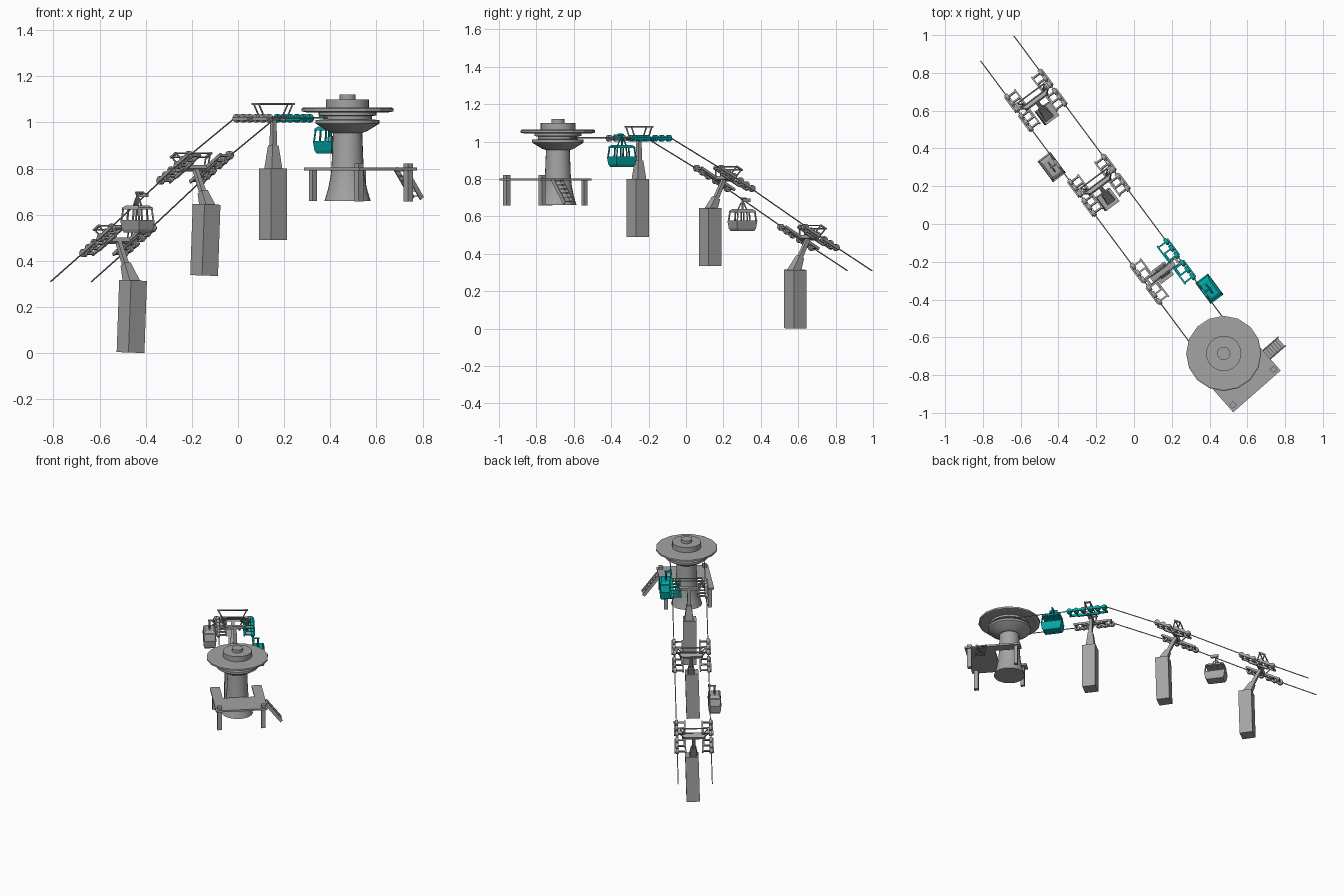
import bpy, bmesh, math
from mathutils import Matrix, Vector

cube = bpy.data.objects.get("Cube")
if cube:
    bpy.data.objects.remove(cube)


def material(name, rgb):
    m = bpy.data.materials.new(name)
    m.use_nodes = True
    m.diffuse_color = (*rgb, 1)
    m.node_tree.nodes["Principled BSDF"].inputs["Base Color"].default_value = (*rgb, 1)
    return m


GREY = material("grey", (0.37, 0.37, 0.37))
TEAL = material("teal", (0.0, 0.38, 0.37))
T, R = Matrix.Translation, Matrix.Rotation

# Line frame: x runs down the line from the station, y across it
STATION = Vector((0.475, -0.685, 0))
HEADING = R(math.radians(126.6), 4, "Z")
LINE = T(STATION) @ HEADING
GAUGE = 0.11
CABLE_Z = 1.02


def box(bm, c, size, m=Matrix()):
    bmesh.ops.create_cube(bm, size=1, matrix=m @ T(c) @ Matrix.Diagonal((*size, 1)))


def rod(bm, p, q, r, seg=6):
    p, q = Vector(p), Vector(q)
    d = q - p
    turn = d.to_track_quat("Z", "Y").to_matrix().to_4x4()
    bmesh.ops.create_cone(bm, cap_ends=True, segments=seg, radius1=r, radius2=r,
                          depth=d.length, matrix=T((p + q) / 2) @ turn)


def frustum(bm, z0, z1, size0, size1):
    """Box with different (x, y) sizes at bottom and top."""
    loops = [[bm.verts.new((sx * a / 2, sy * b / 2, z))
              for sx, sy in ((-1, -1), (1, -1), (1, 1), (-1, 1))]
             for z, (a, b) in ((z0, size0), (z1, size1))]
    bm.faces.new(loops[0][::-1])
    bm.faces.new(loops[1])
    for i in range(4):
        j = (i + 1) % 4
        bm.faces.new((loops[0][i], loops[0][j], loops[1][j], loops[1][i]))


def lathe(bm, profile, seg):
    prev = None
    for r, z in profile:
        ring = [bm.verts.new((r * math.cos(k * math.tau / seg), r * math.sin(k * math.tau / seg), z))
                for k in range(seg)]
        if prev:
            for k in range(seg):
                j = (k + 1) % seg
                bm.faces.new((prev[k], prev[j], ring[j], ring[k]))
        else:
            bm.faces.new(ring[::-1])
        prev = ring
    bm.faces.new(prev)


def finish(bm, name, mat, m, smooth=False):
    me = bpy.data.meshes.new(name)
    bm.to_mesh(me)
    bm.free()
    me.materials.append(mat)
    ob = bpy.data.objects.new(name, me)
    bpy.context.collection.objects.link(ob)
    ob.matrix_world = m
    if smooth:
        bpy.ops.object.select_all(action="DESELECT")
        ob.select_set(True)
        bpy.context.view_layer.objects.active = ob
        bpy.ops.object.shade_smooth_by_angle(angle=math.radians(35))


# Station tower: flared trunk, collar, canopy disc and cap
bm = bmesh.new()
lathe(bm, [(0.1, 0.66), (0.085, 0.71), (0.073, 0.77), (0.069, 0.82), (0.063, 0.97)], 24)
finish(bm, "station_trunk", GREY, T(STATION), True)
bm = bmesh.new()
lathe(bm, [(0.066, 0.955), (0.085, 0.962), (0.138, 0.995), (0.138, 1.01), (0.105, 1.013),
           (0.105, 1.027), (0.125, 1.03), (0.125, 1.045)], 24)
finish(bm, "drive_wheel_housing", GREY, T(STATION), True)
bm = bmesh.new()
lathe(bm, [(0.18, 1.044), (0.199, 1.048), (0.199, 1.06), (0.193, 1.064)], 16)
finish(bm, "canopy_disc", GREY, T(STATION))
bm = bmesh.new()
lathe(bm, [(0.093, 1.062), (0.093, 1.1), (0.035, 1.1), (0.035, 1.12)], 24)
finish(bm, "canopy_cap", GREY, T(STATION), True)

# U-shaped boarding platform with posts
DECK = T((0.525, -0.997, 0)) @ R(math.radians(41.3), 4, "Z")
W, D = 0.335, 0.362
bm = bmesh.new()
box(bm, (W / 2, 0.095, 0.798), (W, 0.19, 0.012))
for x in (0.032, W - 0.032):
    box(bm, (x, (D + 0.19) / 2, 0.798), (0.064, D - 0.19, 0.012))
finish(bm, "platform_deck", GREY, DECK)
bm = bmesh.new()
for x in (0.025, W - 0.025):
    box(bm, (x, 0.03, 0.74), (0.028, 0.028, 0.165))
    box(bm, (x, D - 0.03, 0.727), (0.024, 0.024, 0.135))
finish(bm, "platform_posts", GREY, DECK)

# Stairs leaving the side of the platform
bm = bmesh.new()
RUN, DROP, STEPS = 0.1, 0.13, 6
pitch = math.atan2(DROP, RUN)
for y in (0.082, 0.142):
    box(bm, (0, 0, 0), (math.hypot(RUN, DROP), 0.006, 0.022),
        T((W + RUN / 2, y, 0.8 - DROP / 2)) @ R(pitch, 4, "Y"))
for i in range(STEPS):
    f = (i + 0.5) / STEPS
    box(bm, (W + RUN * f, 0.112, 0.8 - DROP * f), (0.02, 0.06, 0.005))
finish(bm, "platform_stairs", GREY, DECK)

# Haul cables
ROUTE = [(0.0, CABLE_Z), (0.67, CABLE_Z), (1.11, 0.803), (1.67, 0.49), (2.01, 0.31)]
for name, y in (("left_cable", -GAUGE), ("right_cable", GAUGE)):
    bm = bmesh.new()
    for (s0, z0), (s1, z1) in zip(ROUTE, ROUTE[1:]):
        rod(bm, (s0, y, z0), (s1, y, z1), 0.0035)
    finish(bm, name, GREY, LINE)


def sheave_train(name, mat, m, side):
    # Two ladder frames, each carrying three wheels
    bm = bmesh.new()
    for half in (-1, 1):
        mid = half * 0.071
        for y in (0.056, 0.122):
            box(bm, (mid, side * y, -0.004), (0.11, 0.009, 0.014))
        for k in (-1, 0, 1):
            x = mid + k * 0.045
            rod(bm, (x, side * 0.1, -0.002), (x, side * 0.119, -0.002), 0.018, 12)
            box(bm, (x, side * 0.089, -0.004), (0.009, 0.066, 0.009))
    box(bm, (0, side * 0.062, -0.012), (0.14, 0.012, 0.012))
    finish(bm, name, mat, m)


def tower(name, col_xy, z0, z1, head_s, head_z, tilt, lean, left_mat):
    # Square concrete column
    bm = bmesh.new()
    frustum(bm, 0, z1 - z0, (0.086, 0.086), (0.086, 0.086))
    finish(bm, name + "_column", GREY, T((*col_xy, z0)) @ R(lean, 4, "Y") @ HEADING)
    # Tapered mast, square to the cable
    head = LINE @ T((head_s, 0, head_z)) @ R(tilt, 4, "Y")
    bm = bmesh.new()
    frustum(bm, -0.22, -0.12, (0.056, 0.056), (0.033, 0.033))
    frustum(bm, -0.12, 0.0, (0.023, 0.023), (0.02, 0.02))
    finish(bm, name + "_mast", GREY, head)
    # Cross arm and lifting frame
    bm = bmesh.new()
    box(bm, (0, 0, -0.004), (0.026, 0.15, 0.018))
    for x in (-0.018, 0.018):
        rod(bm, (x, -0.097, 0.06), (x, 0.097, 0.06), 0.004)
        for side in (-1, 1):
            rod(bm, (x, side * 0.06, 0), (x, side * 0.092, 0.06), 0.004)
    for y in (-0.094, 0.094):
        box(bm, (0, y, 0.06), (0.045, 0.012, 0.008))
    finish(bm, name + "_cross_arm", GREY, head)
    sheave_train(name + "_left_sheaves", left_mat, head, -1)
    sheave_train(name + "_right_sheaves", GREY, head, 1)


SLOPE, LEAN = math.radians(28), math.radians(2)
tower("upper_tower", (0.152, -0.258), 0.49, 0.8, 0.54, CABLE_Z, 0, 0, TEAL)
tower("middle_tower", (-0.147, 0.13), 0.336, 0.645, 1.11, 0.805, SLOPE, LEAN, GREY)
tower("lower_tower", (-0.466, 0.585), 0.002, 0.315, 1.67, 0.49, SLOPE, LEAN, GREY)


def gondola(name, mat, s, side, z):
    m = LINE @ T((s, side * 0.143, z - 0.155))
    # Cabin tub, window pillars and roof
    bm = bmesh.new()
    frustum(bm, 0, 0.014, (0.108, 0.066), (0.125, 0.076))
    frustum(bm, 0.014, 0.055, (0.125, 0.076), (0.138, 0.084))
    frustum(bm, 0.1, 0.108, (0.124, 0.08), (0.12, 0.076))
    frustum(bm, 0.108, 0.118, (0.12, 0.076), (0.09, 0.056))
    for y in (-1, 1):
        for k in (-1.5, -0.5, 0.5, 1.5):
            rod(bm, (k * 0.042, y * 0.039, 0.053), (k * 0.037, y * 0.036, 0.104), 0.0045, 4)
    finish(bm, name + "_cabin", mat, m)
    # Hanger reaching over to the cable grip
    bm = bmesh.new()
    dy = -side * 0.033
    rod(bm, (0, 0, 0.113), (0, 0, 0.174), 0.006)
    rod(bm, (0, -dy * 0.3, 0.172), (0, dy, 0.172), 0.006)
    box(bm, (0, dy, 0.164), (0.05, 0.014, 0.018))
    for x in (-0.03, 0.03):
        rod(bm, (x, 0, 0.113), (x * 0.3, 0, 0.15), 0.004)
    finish(bm, name + "_hanger", mat, m)


gondola("upper_gondola", TEAL, 0.32, -1, CABLE_Z)
gondola("lower_gondola", GREY, 1.335, 1, 0.677)
